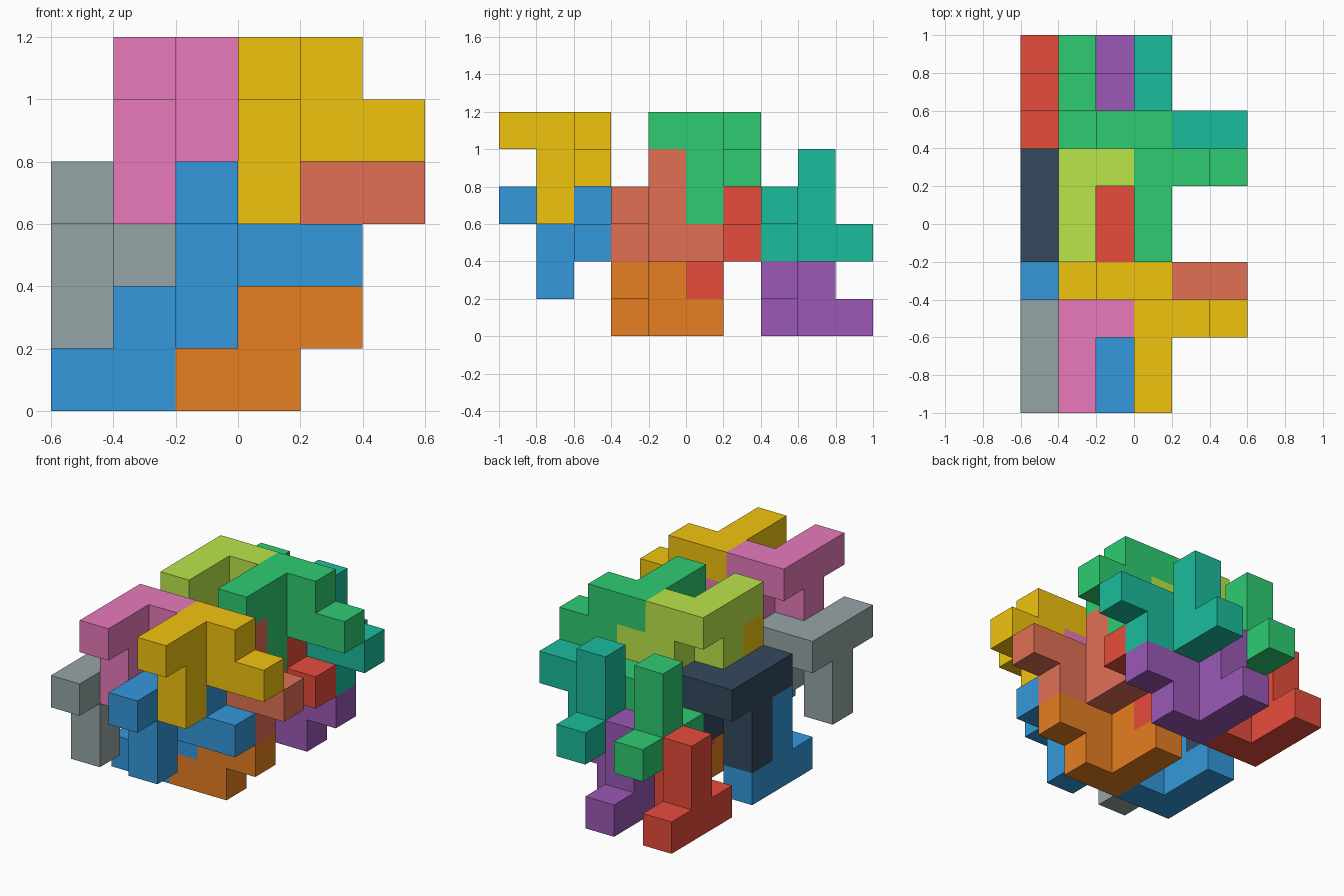
import bpy, bmesh
from mathutils import Vector

if "Cube" in bpy.data.objects:
    bpy.data.objects.remove(bpy.data.objects["Cube"])

CELL = 0.2
CORNER = Vector((-0.6, -1.0, 0.0))

# One eight-cube piece: bar along y, leg hanging from its middle, stepped arm
PIECE = [(0, 0, 0), (0, 1, 0), (0, 2, 0), (0, 1, -1), (0, 1, -2),
         (1, 2, 0), (1, 2, -1), (2, 2, -1)]

COLOURS = {
    "yellow": "f1c40f", "pink": "e87abb", "grey": "95a5a6", "blue": "3498db",
    "green": "2ecc71", "lime": "bbe64a", "slate": "34495e", "red": "e74c3c",
    "coral": "e17055", "orange": "e67e22", "teal": "1abc9c", "purple": "9b59b6",
}


def material(name):
    mat = bpy.data.materials.get(name)
    if mat is None:
        mat = bpy.data.materials.new(name)
        srgb = [int(COLOURS[name][n:n + 2], 16) / 255 for n in (0, 2, 4)]
        lin = [c / 12.92 if c <= 0.04045 else ((c + 0.055) / 1.055) ** 2.4 for c in srgb]
        mat.diffuse_color = (*lin, 1.0)
        mat.use_nodes = True
        mat.node_tree.nodes["Principled BSDF"].inputs["Base Color"].default_value = mat.diffuse_color
    return mat


def build_piece(name, origin, flip, colour):
    """Skin the outside of a piece; flip = -1 turns it 180 degrees about x."""
    cells = {(origin[0] + x, origin[1] + flip * y, origin[2] + flip * z) for x, y, z in PIECE}
    bm = bmesh.new()
    for cell in cells:
        centre = Vector(cell) + Vector((0.5, 0.5, 0.5))
        for axis in range(3):
            for sign in (1, -1):
                n = Vector((0, 0, 0))
                n[axis] = sign
                if tuple(int(c + d) for c, d in zip(cell, n)) in cells:
                    continue
                u = Vector((0, 0, 0))
                u[(axis + 1) % 3] = 0.5
                v = n.cross(u)
                mid = centre + n * 0.5
                quad = (mid - u - v, mid + u - v, mid + u + v, mid - u + v)
                bm.faces.new([bm.verts.new(CORNER + p * CELL) for p in quad])
    bmesh.ops.remove_doubles(bm, verts=bm.verts, dist=0.001)
    bmesh.ops.dissolve_limit(bm, angle_limit=0.01, verts=bm.verts, edges=bm.edges)
    mesh = bpy.data.meshes.new(name)
    bm.to_mesh(mesh)
    bm.free()
    mesh.materials.append(material(colour))
    bpy.context.collection.objects.link(bpy.data.objects.new(name, mesh))


# Four columns (x, z) repeated in each row of the stack
COLUMNS = [(3, 5), (1, 5), (0, 3), (2, 3)]
ROWS = [
    ("front_hanging", 0, 1, ["yellow", "pink", "grey", "blue"]),
    ("front_standing", 5, -1, ["coral", "yellow", "blue", "orange"]),
    ("back_hanging", 4, 1, ["green", "lime", "slate", "red"]),
    ("back_standing", 9, -1, ["teal", "green", "red", "purple"]),
]
for row, y, flip, colours in ROWS:
    for (x, z), colour in zip(COLUMNS, colours):
        # Turned pieces sit three cells lower
        build_piece(f"{row}_{colour}_piece", (x, y, z if flip > 0 else z - 3), flip, colour)
